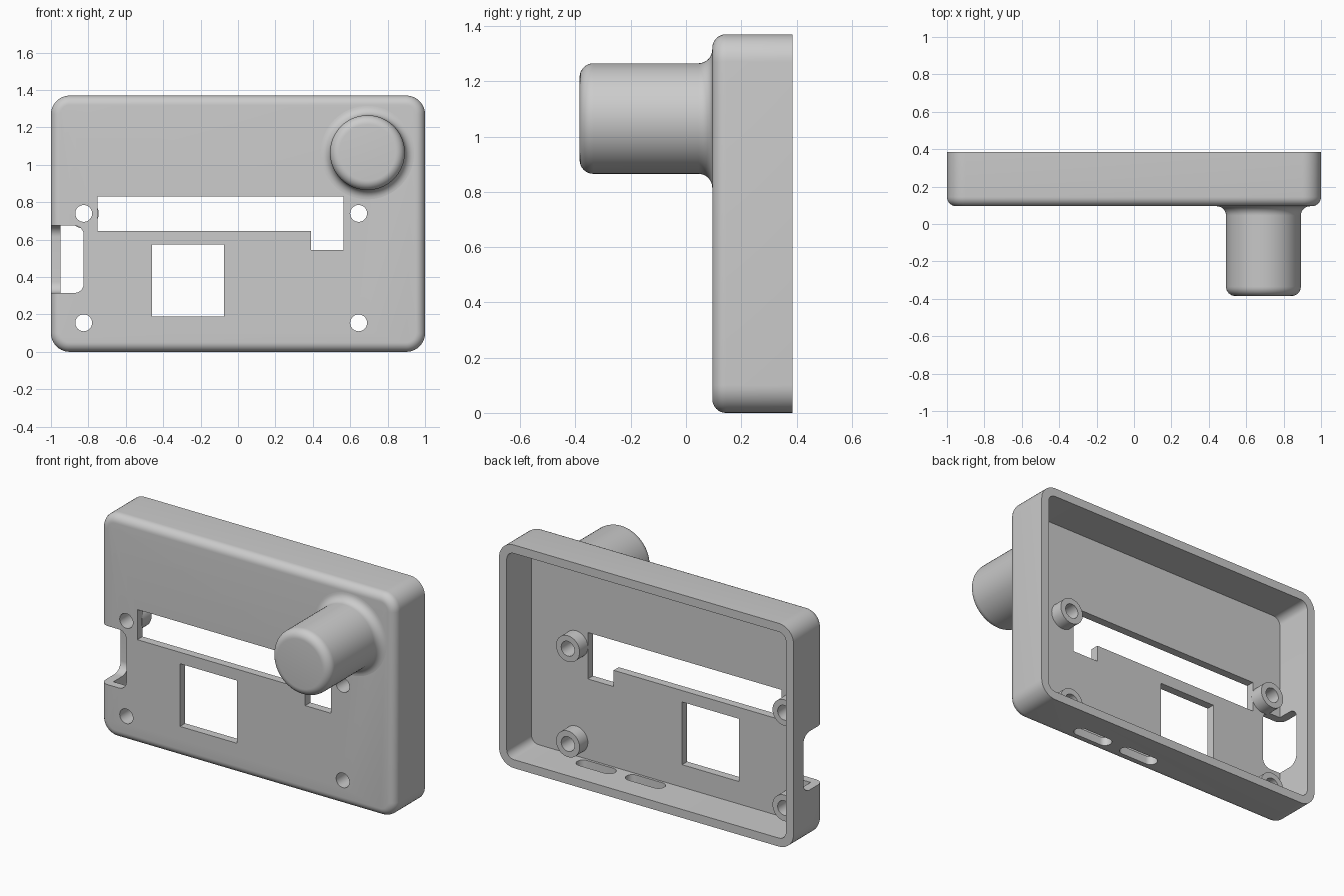
import bpy, bmesh
from math import sin, cos, pi

if "Cube" in bpy.data.objects:
    bpy.data.objects.remove(bpy.data.objects["Cube"], do_unlink=True)

GREY = (0.6, 0.6, 0.6, 1)
mat = bpy.data.materials.new("plain grey plastic")
mat.use_nodes = True
mat.diffuse_color = GREY
mat.node_tree.nodes["Principled BSDF"].inputs["Base Color"].default_value = GREY

FRONT, BACK, HEIGHT, WALL = 0.095, 0.385, 1.37, 0.052
FLOOR = FRONT + 0.05


def rounded_rect(u0, u1, v0, v1, r, seg=10):
    """Counter-clockwise outline of a rectangle with round corners."""
    corners = [(u1 - r, v1 - r), (u0 + r, v1 - r), (u0 + r, v0 + r), (u1 - r, v0 + r)]
    return [(u + r * cos((k + i / seg) * pi / 2), v + r * sin((k + i / seg) * pi / 2))
            for k, (u, v) in enumerate(corners) for i in range(seg + 1)]


def circle(u, v, r, n=48):
    return [(u + r * cos(2 * pi * i / n), v + r * sin(2 * pi * i / n)) for i in range(n)]


def place(axis, d, u, v):
    return {"x": (d, u, v), "y": (u, d, v), "z": (u, v, d)}[axis]


def loft(name, rings, axis="y", closed=False):
    """Skin a list of (depth, outline) rings along an axis."""
    bm = bmesh.new()
    loops = [[bm.verts.new(place(axis, d, u, v)) for u, v in pts] for d, pts in rings]
    pairs = list(zip(loops, loops[1:]))
    if closed:
        pairs.append((loops[-1], loops[0]))
    else:
        bm.faces.new(loops[0])
        bm.faces.new(loops[-1])
    n = len(loops[0])
    for a, b in pairs:
        for i in range(n):
            j = (i + 1) % n
            bm.faces.new((a[i], a[j], b[j], b[i]))
    bmesh.ops.recalc_face_normals(bm, faces=bm.faces)
    mesh = bpy.data.meshes.new(name)
    bm.to_mesh(mesh)
    bm.free()
    ob = bpy.data.objects.new(name, mesh)
    bpy.context.collection.objects.link(ob)
    mesh.materials.append(mat)
    return ob


def activate(ob):
    bpy.ops.object.select_all(action="DESELECT")
    ob.select_set(True)
    bpy.context.view_layer.objects.active = ob


def smooth(ob):
    activate(ob)
    bpy.ops.object.shade_smooth_by_angle(angle=pi / 6)


def cut(ob, cutter):
    cutter.hide_render = True
    mod = ob.modifiers.new("cut", "BOOLEAN")
    mod.operation, mod.solver, mod.object = "DIFFERENCE", "EXACT", cutter
    activate(ob)
    bpy.ops.object.modifier_apply(modifier=mod.name)
    bpy.data.objects.remove(cutter, do_unlink=True)


def case_outline(inset, r):
    return rounded_rect(-1 + inset, 1 - inset, inset, HEIGHT - inset, r)


# Open-backed case with a rounded front edge
rings = []
fillet, corner = 0.05, 0.1
for i in range(9):
    t = i / 8 * pi / 2
    inset = fillet * (1 - sin(t))
    rings.append((FRONT + fillet * (1 - cos(t)), case_outline(inset, corner - inset)))
rings += [(BACK, case_outline(0, corner)),
          (BACK, case_outline(WALL, corner - WALL)),
          (FLOOR, case_outline(WALL, corner - WALL))]
case = loft("case", rings)

# Display slot, its lower step and the square window
step_slot = [(-0.75, 0.645), (0.39, 0.645), (0.39, 0.545),
             (0.565, 0.545), (0.565, 0.83), (-0.75, 0.83)]
window = [(-0.46, 0.19), (-0.075, 0.19), (-0.075, 0.575), (-0.46, 0.575)]
# Side notch through the front plate
notch = rounded_rect(-1.2, -0.825, 0.315, 0.675, 0.05)
for outline in (step_slot, window, notch):
    cut(case, loft("front_cutter", [(0, outline), (0.2, outline)]))

# Side notch through the wall
wall_notch = rounded_rect(-0.2, 0.29, 0.315, 0.675, 0.06)
cut(case, loft("wall_cutter", [(-1.2, wall_notch), (-0.9, wall_notch)], "x"))

# Two oblong slots in the bottom wall
for x in (0.47, 0.135):
    slot = rounded_rect(x - 0.128, x + 0.128, 0.16, 0.24, 0.0399)
    cut(case, loft("slot_cutter", [(-0.1, slot), (0.1, slot)], "z"))

# Screw holes with hollow posts behind
for x, side in ((-0.825, "right"), (0.645, "left")):
    for z, level in ((0.155, "lower"), (0.74, "upper")):
        hole, rim = circle(x, z, 0.045), circle(x, z, 0.08)
        cut(case, loft("hole_cutter", [(0, hole), (0.2, hole)]))
        post = loft(f"{level}_{side}_screw_post",
                    [(FLOOR - 0.01, rim), (0.225, rim), (0.225, hole), (FLOOR - 0.01, hole)],
                    closed=True)
        smooth(post)
smooth(case)

# Round knob with a soft front edge and a flared base
front, radius, r = -0.385, 0.2, 0.05
arc = [i / 8 * pi / 2 for i in range(9)]
profile = [(front + r * (1 - cos(t)), radius - r * (1 - sin(t))) for t in arc]
profile += [(FRONT - r * (1 - sin(t)), radius + r * (1 - cos(t))) for t in arc]
profile.append((FRONT + 0.02, radius + r))
smooth(loft("knob", [(y, circle(0.692, 1.065, s, 64)) for y, s in profile]))
